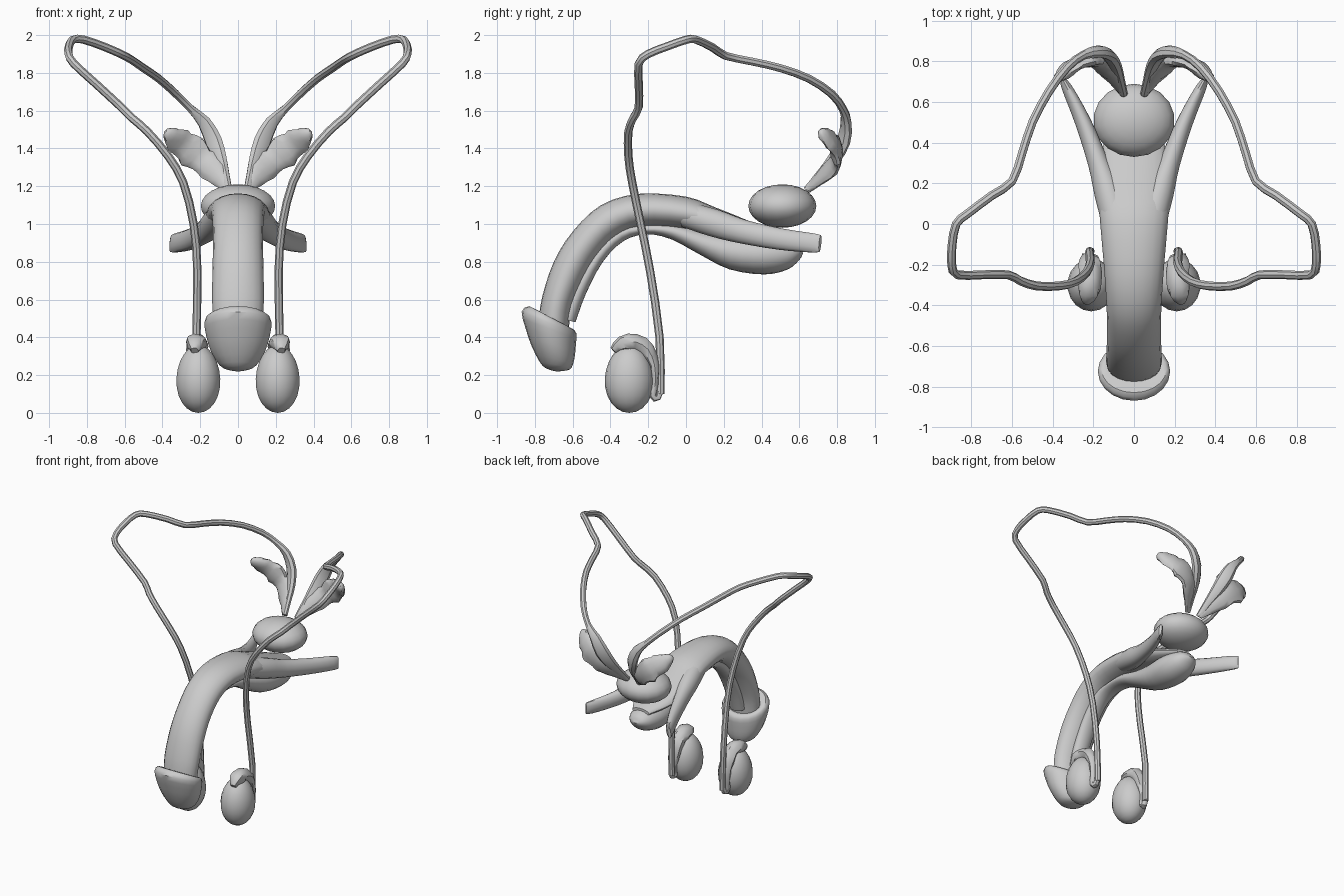
import bpy, bmesh, math, random
from mathutils import Vector as V
random.seed(4)

mat = bpy.data.materials.new("plain_grey")
mat.diffuse_color = (0.6, 0.6, 0.6, 1)


def finish(bm, name, mirror=False, angle=40):
    bmesh.ops.recalc_face_normals(bm, faces=bm.faces)
    me = bpy.data.meshes.new(name)
    bm.to_mesh(me)
    bm.free()
    me.materials.append(mat)
    ob = bpy.data.objects.new(name, me)
    bpy.context.collection.objects.link(ob)
    if mirror:
        m = ob.modifiers.new("mirror", 'MIRROR')
        m.use_mirror_merge = False
    bpy.ops.object.select_all(action='DESELECT')
    ob.select_set(True)
    bpy.context.view_layer.objects.active = ob
    bpy.ops.object.shade_smooth_by_angle(angle=math.radians(angle))


def smooth_path(rows, n):
    """Catmull-Rom through rows of vectors."""
    out = []
    for i in range(len(rows) - 1):
        p0, p1, p2 = rows[max(i - 1, 0)], rows[i], rows[i + 1]
        p3 = rows[min(i + 2, len(rows) - 1)]
        for k in range(n):
            t = k / n
            out.append([b + 0.5 * t * ((c - a) + t * ((2 * a - 5 * b + 4 * c - d)
                        + t * (3 * (b - c) + d - a)))
                        for a, b, c, d in zip(p0, p1, p2, p3)])
    out.append(rows[-1])
    return out


def loft(name, rings, sides=16, mirror=False, jitter=0.0, angle=40):
    """Skin elliptical rings given as (centre, axis a, axis b)."""
    bm = bmesh.new()
    loops = []
    for c, a, b in rings:
        loop = []
        for k in range(sides):
            t = 2 * math.pi * k / sides
            s = 1 + random.uniform(-jitter, jitter)
            loop.append(bm.verts.new(c + (a * math.cos(t) + b * math.sin(t)) * s))
        loops.append(loop)
    for p, q in zip(loops, loops[1:]):
        for k in range(sides):
            j = (k + 1) % sides
            bm.faces.new((p[k], p[j], q[j], q[k]))
    bm.faces.new(loops[0])
    bm.faces.new(loops[-1])
    finish(bm, name, mirror, angle)


def side_loft(name, rows, n=3, sides=20):
    """Rows: upper y, upper z, lower y, lower z, half width."""
    rings = []
    for uy, uz, ly, lz, w in smooth_path(rows, n):
        u, l = V((0, uy, uz)), V((0, ly, lz))
        rings.append(((u + l) / 2, V((w, 0, 0)), (u - l) / 2))
    loft(name, rings, sides)


def tube(name, rows, n=2, sides=8, start=V((1, 0, 0)), jitter=0.0):
    """Rows: x, y, z, radius along a, radius along b; mirrored pair."""
    rows = smooth_path(rows, n)
    pts = [V(r[:3]) for r in rows]
    rings, a = [], start
    for i, r in enumerate(rows):
        t = (pts[min(i + 1, len(pts) - 1)] - pts[max(i - 1, 0)]).normalized()
        a = (a - t * a.dot(t)).normalized()
        rings.append((pts[i], a * r[3], t.cross(a) * r[4]))
    loft(name, rings, sides, True, jitter)


def egg(name, centre, size, taper=0.0, mirror=False):
    bm = bmesh.new()
    bmesh.ops.create_uvsphere(bm, u_segments=18, v_segments=12, radius=1)
    for v in bm.verts:
        f = 1 - taper * v.co.z
        v.co = V((v.co.x * size[0] * f, v.co.y * size[1] * f, v.co.z * size[2])) + V(centre)
    finish(bm, name, mirror)


# curved main shaft
side_loft("shaft", [
    (-.78, .50, -.62, .45, .13), (-.76, .62, -.60, .57, .137), (-.70, .80, -.53, .73, .135),
    (-.60, .96, -.46, .84, .132), (-.45, 1.10, -.37, .93, .135), (-.25, 1.16, -.24, .985, .145),
    (0, 1.145, -.02, .975, .165), (.15, 1.09, .13, .945, .175), (.30, 1.03, .28, .91, .17),
    (.42, .98, .42, .89, .14), (.55, .93, .55, .88, .07)])

# lower body with rear bulb
side_loft("lower_body", [
    (-.67, .50, -.585, .48, .06), (-.61, .65, -.53, .63, .062), (-.50, .84, -.44, .80, .062),
    (-.36, .98, -.33, .91, .062), (-.22, 1.0, -.21, .945, .065), (-.06, 1.0, -.08, .92, .075),
    (.10, .96, .07, .84, .09), (.25, .94, .23, .76, .11), (.41, .94, .415, .733, .125),
    (.53, .92, .54, .76, .10), (.59, .89, .60, .81, .06), (.61, .86, .62, .845, .015)])

# flared tip
side_loft("tip", [
    (-.77, .53, -.62, .45, .12), (-.83, .565, -.60, .445, .16), (-.87, .535, -.58, .42, .178),
    (-.85, .45, -.583, .36, .168), (-.82, .36, -.59, .29, .143), (-.775, .27, -.605, .24, .10),
    (-.74, .235, -.63, .225, .06), (-.69, .22, -.67, .22, .01)], n=2)

# diverging rear roots
tube("rear_root", [
    (.08, 0, 1.05, .075, .07), (.125, .15, 1.005, .07, .075), (.175, .30, .96, .052, .065),
    (.25, .50, .92, .04, .058), (.33, .67, .90, .026, .052), (.355, .71, .897, .01, .045)],
    n=3, sides=14)

# rounded gland
egg("gland", (0, .51, 1.095), (.2, .18, .115))

# hanging oval bodies
egg("oval_body", (.21, -.30, .18), (.118, .13, .18), .06, True)

# coiled cap behind each oval body
tube("oval_body_cap", [
    (.23, -.385, .33, .02, .02), (.225, -.34, .365, .05, .045), (.215, -.27, .37, .055, .05),
    (.215, -.205, .33, .055, .045), (.22, -.17, .25, .045, .028), (.225, -.165, .16, .03, .022),
    (.225, -.175, .09, .025, .02), (.22, -.15, .08, .02, .018), (.215, -.135, .13, .018, .018)],
    sides=10, jitter=.12)

# long looping duct
r = .022
duct = [(.215, -.135, .10), (.22, -.14, .40), (.215, -.19, .75), (.235, -.24, 1.0),
        (.29, -.285, 1.22), (.37, -.305, 1.36), (.48, -.305, 1.49), (.56, -.28, 1.56),
        (.62, -.25, 1.62), (.75, -.25, 1.74), (.87, -.25, 1.85), (.897, -.2, 1.90),
        (.895, -.1, 1.94), (.875, 0, 1.975), (.82, .05, 1.977), (.70, .14, 1.935),
        (.60, .21, 1.89), (.55, .35, 1.86), (.50, .50, 1.825), (.42, .65, 1.77),
        (.33, .77, 1.69), (.25, .83, 1.61)]
tube("duct", [p + (r, r) for p in duct] + [
    (.18, .848, 1.54, .038, .028), (.13, .835, 1.44, .05, .03), (.095, .78, 1.34, .042, .028),
    (.07, .71, 1.26, .028, .022), (.05, .64, 1.18, .02, .02)])

# lobed leaf-shaped sacs
tube("lobed_sac", [
    (.055, .645, 1.18, .02, .015), (.09, .70, 1.235, .045, .022), (.14, .765, 1.295, .075, .03),
    (.19, .80, 1.34, .068, .028), (.24, .80, 1.385, .088, .032), (.29, .785, 1.42, .07, .03),
    (.33, .755, 1.45, .065, .03), (.37, .72, 1.48, .035, .025), (.385, .71, 1.49, .01, .01)],
    sides=12, start=V((1, 0, -1)), jitter=.13)
